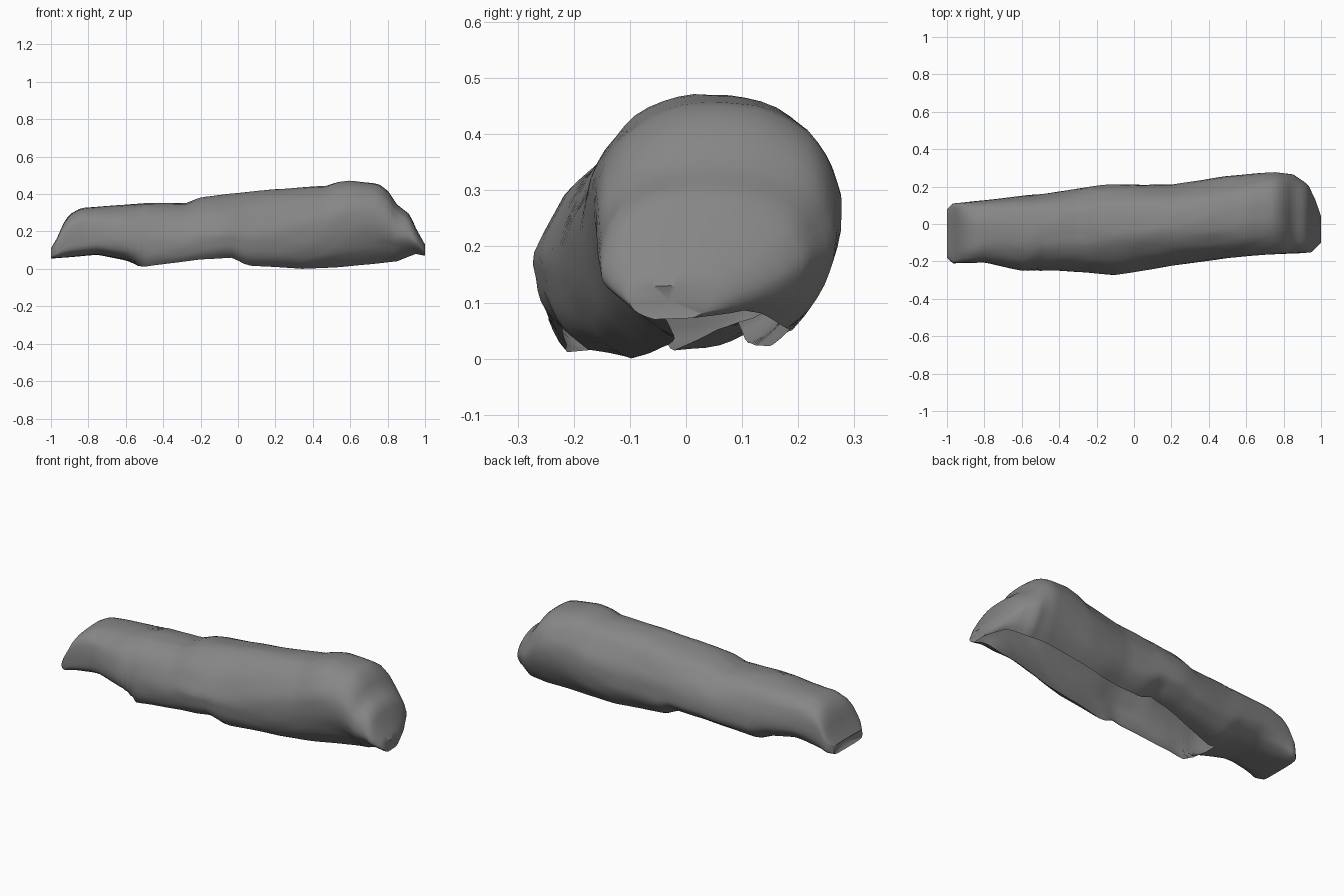
import bpy, bmesh, math
from mathutils import Vector, noise

if "Cube" in bpy.data.objects:
    bpy.data.objects.remove(bpy.data.objects["Cube"])

# Profiles along the log as (x, value)
TOP = [(-1, .11), (-.97, .16), (-.93, .25), (-.9, .29), (-.84, .325), (-.5, .355), (-.28, .352),
       (-.2, .383), (.2, .43), (.48, .445), (.52, .465), (.6, .475), (.75, .455), (.8, .42),
       (.85, .345), (.92, .29), (.95, .22), (1, .13)]
BOTTOM = [(-1, .055), (-.75, .075), (-.6, .045), (-.52, .01), (-.4, .025), (-.2, .05),
          (-.03, .06), (.05, .02), (.35, .0), (.7, .025), (.85, .04), (.95, .08), (1, .07)]
BACK = [(-1, .08), (-.97, .11), (-.5, .16), (-.15, .21), (.2, .21), (.5, .255), (.75, .28),
        (.85, .265), (.93, .21), (.97, .13), (1, .04)]
FRONT = [(-1, -.18), (-.97, -.21), (-.8, -.205), (-.6, -.25), (-.4, -.25), (-.1, -.27),
         (.2, -.225), (.5, -.185), (.7, -.165), (.95, -.15), (1, -.1)]
# Rims of the open underside, in degrees from straight down
GAP_FRONT = [(-.58, 2), (-.5, 52), (-.2, 52), (0, 44), (.3, 28), (1, 24)]
GAP_BACK = [(-.58, 2), (-.45, 8), (-.2, 22), (.1, 36), (.4, 42), (1, 36)]
# Height of the widest line, and roundness of each quarter of the section
WIDEST = [(-1, .45), (-.5, .36), (0, .32), (.3, .4), (.7, .55), (1, .5)]
FRONT_UPPER = [(-1, .35), (-.9, .6), (-.7, .95), (-.4, 1.05), (-.1, 1.2), (.2, 1.1), (.7, .88), (1, .8)]
FRONT_LOWER = [(-1, .4), (-.8, .6), (-.5, .8), (.5, .9), (.8, 1.2), (1, 1.1)]
BACK_UPPER = [(-1, .35), (-.85, .7), (-.3, .85), (.3, .95), (1, .92)]
BACK_LOWER = [(-1, .45), (-.8, .85), (0, 1), (.6, 1.15), (1, 1)]


def at(table, x):
    if x <= table[0][0]:
        return table[0][1]
    for (x0, v0), (x1, v1) in zip(table, table[1:]):
        if x <= x1:
            return v0 + (v1 - v0) * (x - x0) / (x1 - x0)
    return table[-1][1]


def power(v, p):
    return math.copysign(abs(v) ** p, v)


# Log shell: rings lofted from the small end to the large end
AROUND, STEPS = 40, 72
bm = bmesh.new()
rings = []
for i in range(STEPS + 1):
    x = -math.cos(math.pi * i / STEPS) * .45 + (2 * i / STEPS - 1) * .55
    top, low, back, front = (at(t, x) for t in (TOP, BOTTOM, BACK, FRONT))
    s, e = math.radians(at(GAP_FRONT, x)), math.radians(at(GAP_BACK, x))
    cy, hy = (back + front) / 2, (back - front) / 2
    cz = low + (top - low) * at(WIDEST, x)
    fade = min(1, (1 - abs(x)) / .1)
    ring = []
    for j in range(AROUND + 1):
        a = s + (2 * math.pi - s - e) * j / AROUND
        sy, sz = -math.sin(a), -math.cos(a)
        if sy > 0:
            p, rim = at(BACK_UPPER if sz > 0 else BACK_LOWER, x), e * .8
        else:
            p, rim = at(FRONT_UPPER if sz > 0 else FRONT_LOWER, x), s
        dy, dz = power(sy, p), power(sz, p)
        half = top - cz if dz > 0 else (cz - low) / math.cos(rim) ** p
        # long bark grooves
        n = noise.noise(Vector((x * 2, dy * 2.5, dz * 2.5 + 4)))
        n += .5 * noise.noise(Vector((x * 6, dy * 6, dz * 6)))
        k = 1 + .03 * n * fade
        ring.append(bm.verts.new((x, cy + dy * hy * k, max(0, cz + dz * k * half))))
    rings.append(ring)
for r0, r1 in zip(rings, rings[1:]):
    for j in range(AROUND):
        bm.faces.new((r0[j], r0[j + 1], r1[j + 1], r1[j]))

# Broken end caps
for ring, flip in ((rings[0], 1), (rings[-1], 0)):
    c = sum((v.co for v in ring), Vector()) / len(ring)
    hub = bm.verts.new(c + Vector((.03 if flip else -.01, 0, 0)))
    for p, q in zip(ring, ring[1:] + ring[:1]):
        bm.faces.new((q, p, hub) if flip else (p, q, hub))

# Close the underside seam near the small end
for r0, r1 in zip(rings, rings[1:]):
    if r1[0].co.x < -.55:
        bm.faces.new((r0[-1], r0[0], r1[0], r1[-1]))
bmesh.ops.recalc_face_normals(bm, faces=bm.faces)
ref = max(bm.faces, key=lambda f: f.calc_center_median().z)
if ref.normal.z < 0:
    bmesh.ops.reverse_faces(bm, faces=bm.faces)

mesh = bpy.data.meshes.new("log")
bm.to_mesh(mesh)
bm.free()
log = bpy.data.objects.new("log", mesh)
bpy.context.collection.objects.link(log)

# Dark grey bark
bark = bpy.data.materials.new("bark")
bark.diffuse_color = (.24, .24, .24, 1)
bark.use_nodes = True
bark.node_tree.nodes["Principled BSDF"].inputs["Base Color"].default_value = bark.diffuse_color
mesh.materials.append(bark)
bpy.context.view_layer.objects.active = log
log.select_set(True)
bpy.ops.object.shade_smooth_by_angle(angle=math.radians(50))
